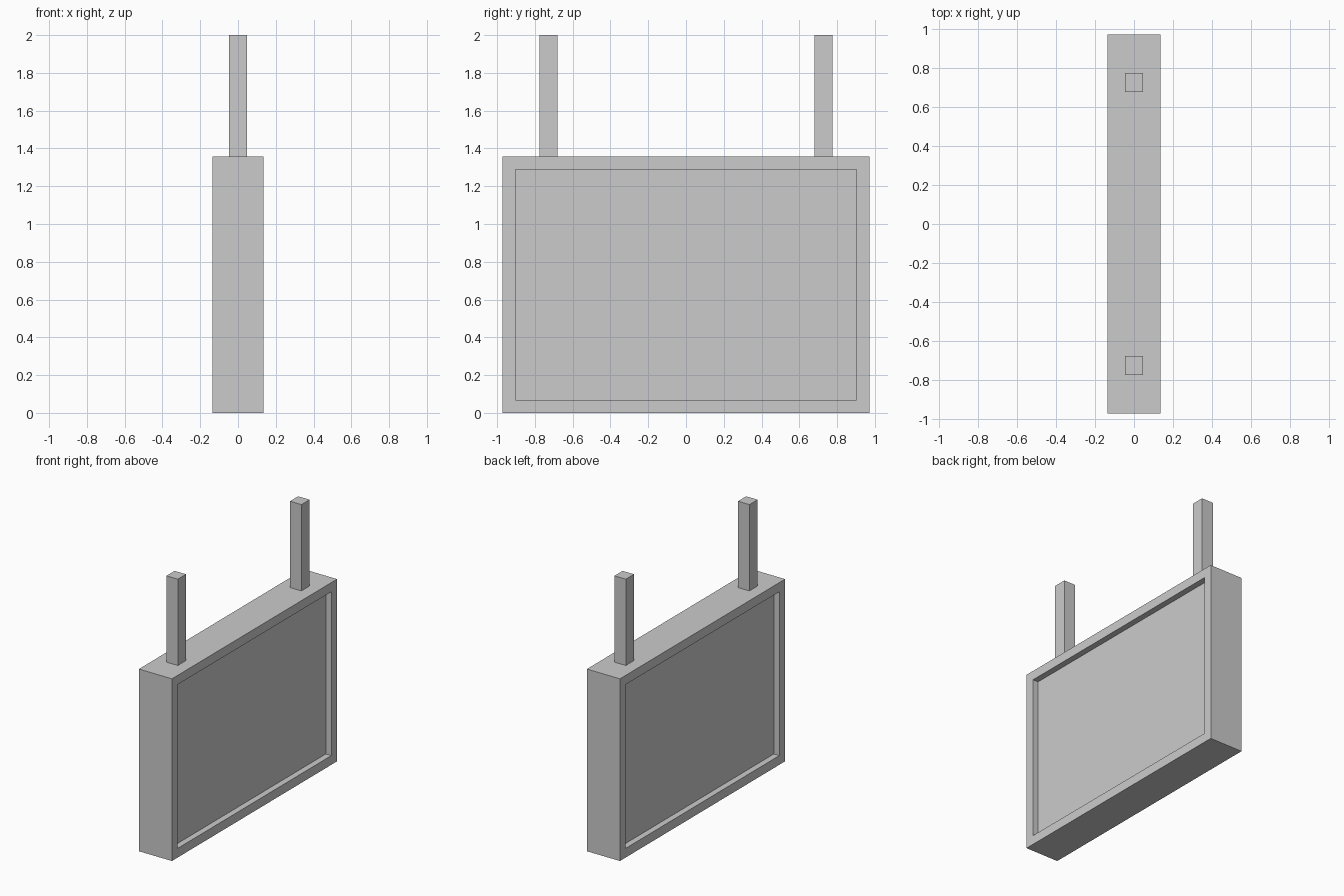
import bpy, bmesh
from mathutils import Matrix, Vector

if "Cube" in bpy.data.objects:
    bpy.data.objects.remove(bpy.data.objects["Cube"])

HALF_T, HALF_W, TOP = 0.136, 0.972, 1.357   # sign box half thickness, half width, height
BORDER, RECESS = 0.097, 0.045               # frame border and panel recess depth


def box(name, lo, hi, edit=None):
    lo, hi = Vector(lo), Vector(hi)
    bm = bmesh.new()
    mat = Matrix.Translation((lo + hi) / 2) @ Matrix.Diagonal((*(hi - lo), 1))
    bmesh.ops.create_cube(bm, size=1, matrix=mat)
    bm.normal_update()
    if edit:
        edit(bm)
    mesh = bpy.data.meshes.new(name)
    bm.to_mesh(mesh)
    bm.free()
    obj = bpy.data.objects.new(name, mesh)
    bpy.context.collection.objects.link(obj)
    return obj


def recess_panels(bm):
    # Inset both broad faces, then push the panels inward
    faces = [f for f in bm.faces if abs(f.normal.x) > 0.9]
    for face in faces:
        bmesh.ops.inset_individual(bm, faces=[face], thickness=BORDER)
        side = 1 if face.calc_center_median().x > 0 else -1
        new = bmesh.ops.extrude_discrete_faces(bm, faces=[face])["faces"]
        for v in new[0].verts:
            v.co.x -= side * RECESS
    bmesh.ops.recalc_face_normals(bm, faces=bm.faces[:])


# Sign box with a framed panel on each side
box("sign_box", (-HALF_T, -HALF_W, 0), (HALF_T, HALF_W, TOP), recess_panels)

# Two hanging posts
for side, label in ((-1, "front"), (1, "back")):
    y = side * 0.727
    box(f"{label}_hanging_post", (-0.047, y - 0.048, TOP), (0.047, y + 0.048, 2.0))
